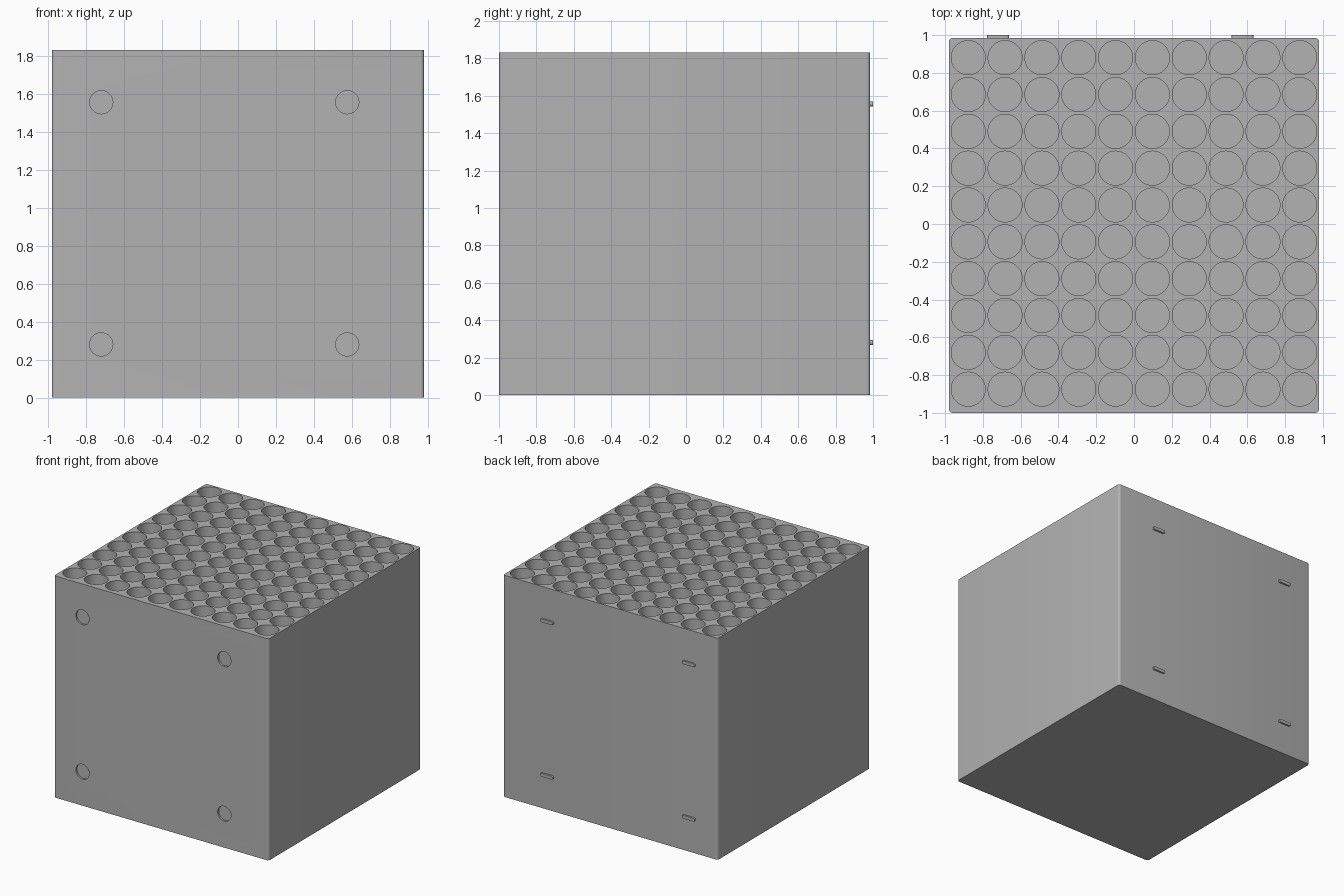
import bpy, bmesh, math
from mathutils import Matrix, Vector

if "Cube" in bpy.data.objects:
    bpy.data.objects.remove(bpy.data.objects["Cube"], do_unlink=True)

grey = bpy.data.materials.new("plain grey")
grey.use_nodes = True
COLOUR = (0.45, 0.45, 0.45, 1)
grey.diffuse_color = COLOUR
grey.node_tree.nodes["Principled BSDF"].inputs["Base Color"].default_value = COLOUR

HEIGHT, FRONT, BACK, HALF = 1.83, -1.0, 0.985, 0.98
PITCH, TUBE_R, FLOOR = 0.195, 0.09, 0.03
FIX_X, FIX_Z = (-0.72, 0.575), (0.28, 1.555)


def make(name, bm):
    mesh = bpy.data.meshes.new(name)
    bm.to_mesh(mesh)
    bm.free()
    mesh.materials.append(grey)
    obj = bpy.data.objects.new(name, mesh)
    bpy.context.collection.objects.link(obj)
    return obj


def cylinder(bm, centre, radius, depth, turn=0.0):
    place = Matrix.Translation(centre) @ Matrix.Rotation(turn, 4, "X")
    bmesh.ops.create_cone(bm, cap_ends=True, segments=48, radius1=radius,
                          radius2=radius, depth=depth, matrix=place)


# Solid block with rounded upright corners
bm = bmesh.new()
bmesh.ops.create_cube(bm, size=1)
bmesh.ops.scale(bm, vec=(2 * HALF, BACK - FRONT, HEIGHT), verts=bm.verts)
bmesh.ops.translate(bm, vec=(0, (FRONT + BACK) / 2, HEIGHT / 2), verts=bm.verts)
upright = [e for e in bm.edges if abs(e.verts[0].co.z - e.verts[1].co.z) > 1]
bmesh.ops.bevel(bm, geom=upright, offset=0.02, segments=5, profile=0.5, affect="EDGES")
block = make("tube_block", bm)

# Cutter: ten by ten deep tube holes and four shallow front sockets
bm = bmesh.new()
for i in range(10):
    for j in range(10):
        cylinder(bm, ((i - 4.5) * PITCH, (j - 4.5) * PITCH + 0.003, FLOOR + HEIGHT / 2),
                 TUBE_R, HEIGHT)
for x in FIX_X:
    for z in FIX_Z:
        cylinder(bm, (x, FRONT, z), 0.061, 0.03, math.pi / 2)
cutter = make("hole_cutter", bm)
cutter.hide_render = True

cut = block.modifiers.new("holes", "BOOLEAN")
cut.operation, cut.solver, cut.object = "DIFFERENCE", "EXACT", cutter
bpy.ops.object.select_all(action="DESELECT")
bpy.context.view_layer.objects.active = block
block.select_set(True)
bpy.ops.object.modifier_apply(modifier=cut.name)
bpy.data.objects.remove(cutter, do_unlink=True)

# Four small rounded tabs on the back
END, R = 0.045, 0.0135
for side, x in zip(("right", "left"), FIX_X):
    for level, z in zip(("lower", "upper"), FIX_Z):
        bm = bmesh.new()
        outline = []
        for k in range(18):
            a = -math.pi / 2 + math.pi * (k % 9) / 8 + (math.pi if k > 8 else 0)
            shift = END if k < 9 else -END
            outline.append(bm.verts.new((x + shift + R * math.cos(a), BACK - 0.002,
                                         z + R * math.sin(a))))
        face = bm.faces.new(outline)
        grown = bmesh.ops.extrude_face_region(bm, geom=[face])["geom"]
        moved = [v for v in grown if isinstance(v, bmesh.types.BMVert)]
        bmesh.ops.translate(bm, vec=(0, 1.002 - BACK, 0), verts=moved)
        bmesh.ops.recalc_face_normals(bm, faces=bm.faces)
        make(f"{level}_{side}_tab", bm).select_set(True)

bpy.ops.object.shade_smooth_by_angle(angle=math.radians(30))
